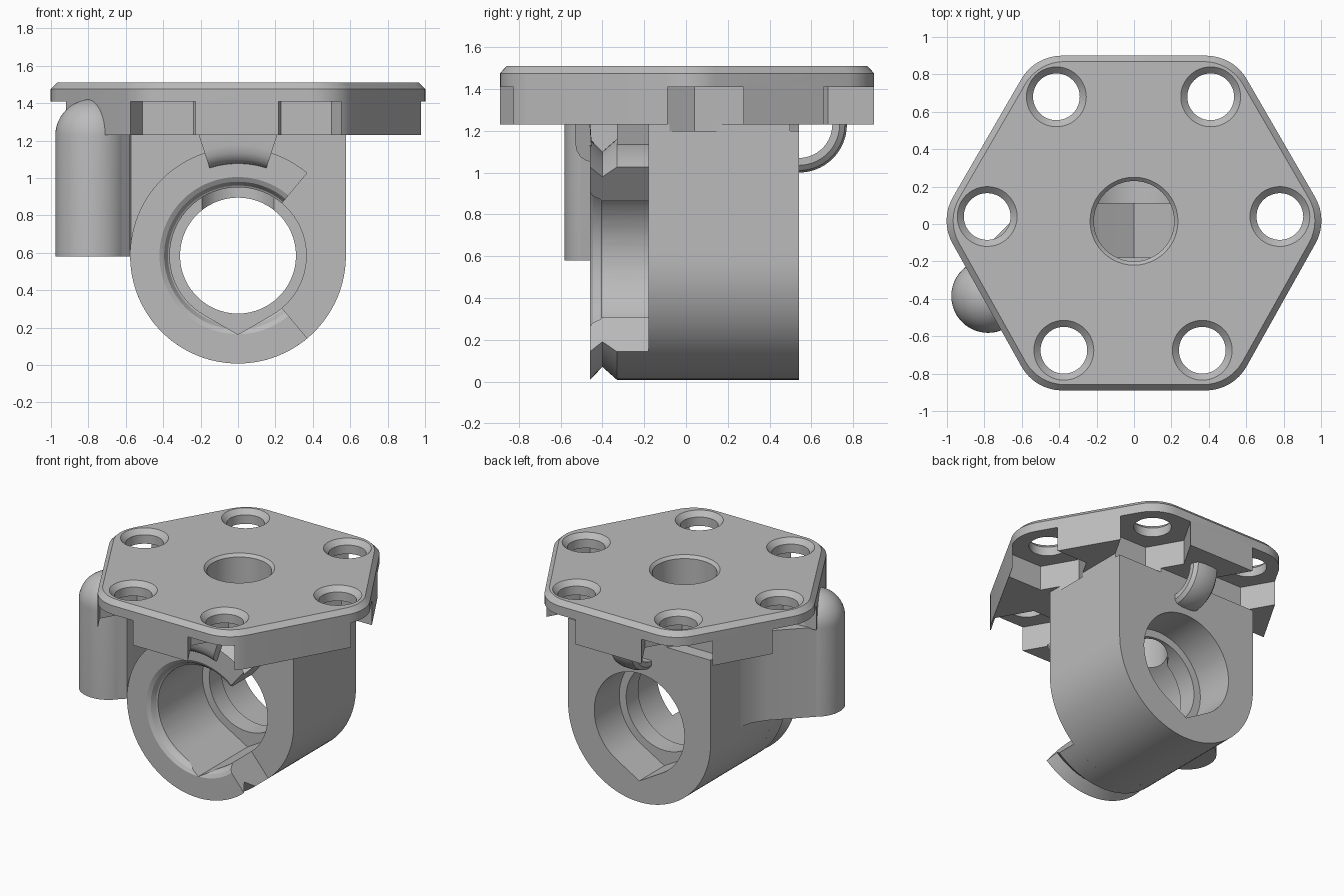
import bpy, bmesh
from math import sin, cos, pi, radians
from mathutils import Vector

cube = bpy.data.objects.get("Cube")
if cube:
    bpy.data.objects.remove(cube)

grey = bpy.data.materials.new("light grey")
grey.use_nodes = True
grey.diffuse_color = (0.5, 0.5, 0.5, 1)
grey.node_tree.nodes["Principled BSDF"].inputs["Base Color"].default_value = (0.5, 0.5, 0.5, 1)


def loft(name, rings, closed=False):
    """Skin a list of rings; cap both ends unless the rings close on themselves."""
    bm = bmesh.new()
    rows = [[bm.verts.new(p) for p in ring] for ring in rings]
    n = len(rows[0])
    pairs = list(zip(rows, rows[1:])) + ([(rows[-1], rows[0])] if closed else [])
    for a, b in pairs:
        for i in range(n):
            j = (i + 1) % n
            bm.faces.new((a[i], a[j], b[j], b[i]))
    if not closed:
        bm.faces.new(rows[0])
        bm.faces.new(rows[-1])
    bmesh.ops.remove_doubles(bm, verts=bm.verts, dist=1e-5)
    bmesh.ops.recalc_face_normals(bm, faces=bm.faces)
    mesh = bpy.data.meshes.new(name)
    bm.to_mesh(mesh)
    bm.free()
    mesh.materials.append(grey)
    ob = bpy.data.objects.new(name, mesh)
    bpy.context.collection.objects.link(ob)
    return ob


def prism_z(name, pts, z0, z1):
    return loft(name, [[(x, y, z) for x, y in pts] for z in (z0, z1)])


def prism_y(name, pts, y0, y1):
    return loft(name, [[(x, y, z) for x, z in pts] for y in (y0, y1)])


def arc(cx, cy, r, a0, a1, n):
    steps = [radians(a0 + (a1 - a0) * i / n) for i in range(n + 1)]
    return [(cx + r * cos(a), cy + r * sin(a)) for a in steps]


def lathe_z(name, profile, x, y, n=48):
    return loft(name, [[(x + r * cos(a), y + r * sin(a), z) for r, z in profile]
                       for a in (2 * pi * i / n for i in range(n))], True)


AXIS_Z = 0.585  # height of the horizontal bore


def sector_y(name, profile, a0, a1, n):
    """Turn a (radius, y) profile about the bore axis between two angles."""
    return loft(name, [[(r * cos(a), y, AXIS_Z + r * sin(a)) for r, y in profile]
                       for a in (radians(a0 + (a1 - a0) * i / n) for i in range(n + 1))])


def boolean(ob, tool, operation="DIFFERENCE"):
    mod = ob.modifiers.new("bool", "BOOLEAN")
    mod.operation, mod.solver, mod.object = operation, "EXACT", tool
    bpy.context.view_layer.objects.active = ob
    bpy.ops.object.modifier_apply(modifier=mod.name)


def discard(tool):
    bpy.data.objects.remove(tool)


def rounded(corners, radius, n=8):
    """Fillet every corner of a regular-angled hexagon outline."""
    out = []
    for i, c in enumerate(corners):
        c = Vector(c)
        u = (Vector(corners[i - 1]) - c).normalized()
        v = (Vector(corners[(i + 1) % len(corners)]) - c).normalized()
        half = u.angle(v) / 2
        centre = c + (u + v).normalized() * radius / sin(half)
        mid = (c - centre).to_2d()
        start = Vector((1, 0)).angle_signed(mid) * -1
        sweep = pi / 2 - half
        for k in range(n + 1):
            a = start - sweep + 2 * sweep * k / n
            out.append((centre.x + radius * cos(a), centre.y + radius * sin(a)))
    return out


# Hexagonal mounting plate with a chamfered top rim
corners = [(1.04, 0.02), (0.53, 0.9), (-0.53, 0.9), (-1.04, 0.02), (-0.53, -0.89), (0.53, -0.89)]
outline = rounded(corners, 0.25)
housing = loft("housing", [[(x * s, y * s, z) for x, y in outline]
                           for z, s in ((1.23, 1), (1.475, 1), (1.51, 0.965))])

# U-shaped bearing block under the plate
u_shape = arc(0, AXIS_Z, 0.577, 180, 360, 48) + [(0.577, 1.35), (-0.577, 1.35)]
block = prism_y("block", u_shape, -0.18, 0.54)
boolean(housing, block, "UNION")
discard(block)

# Screw holes with hexagonal pockets open to the plate corners
holes = [(0.78, 0.04), (0.41, 0.68), (-0.415, 0.68), (-0.785, 0.04), (-0.375, -0.675), (0.365, -0.675)]
for x, y in holes:
    pocket = prism_z("pocket_cutter", arc(x, y, 0.272, 0, 300, 5), 1.2, 1.41)
    hole = lathe_z("hole_cutter", [(0, 1.3), (0.125, 1.3), (0.125, 1.475), (0.16, 1.51),
                                   (0.16, 1.6), (0, 1.6)], x, y)
    for tool in (pocket, hole):
        boolean(housing, tool)
        discard(tool)

# Vertical centre hole reaching the bore
centre = lathe_z("centre_cutter", [(0, 0.6), (0.215, 0.6), (0.215, 1.49), (0.235, 1.51),
                                   (0.235, 1.6), (0, 1.6)], 0, 0.015)
boolean(housing, centre)
discard(centre)

# Open clamp collar with an outer groove and a flared mouth
collar = sector_y("collar", [(0.577, -0.18), (0.577, -0.33), (0.515, -0.4), (0.577, -0.46),
                             (0.42, -0.46), (0.395, -0.445), (0.375, -0.41), (0.34, -0.39),
                             (0.34, -0.18)], 50, 310, 72)

# Bore: pointed-bottom seats on both sides of a round inner lip
seat = arc(0, AXIS_Z, 0.365, -60, 240, 60) + [(0, AXIS_Z - 0.365 / cos(radians(30)))]
front_bore = prism_y("front_bore_cutter", seat, -0.6, 0.11)
rear_bore = prism_y("rear_bore_cutter", seat, 0.25, 0.7)
lip_bore = prism_y("lip_bore_cutter", arc(0, AXIS_Z, 0.31, 0, 354, 59), 0.0, 0.4)
for tool in (front_bore, rear_bore, lip_bore):
    boolean(housing, tool)
boolean(collar, front_bore)
for tool in (front_bore, rear_bore, lip_bore):
    discard(tool)

# Front hook and the post behind it, hanging from the plate
sector_y("front_hook", [(0.49, -0.45), (0.495, -0.475), (0.515, -0.505), (0.55, -0.525),
                        (0.59, -0.53), (0.69, -0.53), (0.69, -0.46), (0.53, -0.45)], 72, 108, 12)
sector_y("front_post", [(0.56, -0.33), (0.69, -0.33), (0.69, -0.18), (0.56, -0.18)], 72, 108, 12)

# Curved rear hook from the block up to the plate
section = [(0.1, -0.035), (0.1, 0), (0.08, 0.025), (0.04, 0.035),
           (-0.04, 0.035), (-0.08, 0.025), (-0.1, 0), (-0.1, -0.035)]
sweep = [radians(-95 + 100 * i / 16) for i in range(17)]
loft("rear_hook", [[(x, 0.54 + (0.195 + d) * cos(a), 1.23 + (0.195 + d) * sin(a))
                    for x, d in section] for a in sweep])

# Side pod with a domed top, tied to the block by a diagonal web
dome = arc(0, 1.225, 0.197, 0, 90, 12)
lathe_z("side_pod", [(0, 0.58), (0.197, 0.58)] + dome, -0.78, -0.385)
prism_z("pod_web", [(-0.57, 0.22), (-0.6, 0.1), (-0.66, 0.01), (-0.918, -0.247), (-0.78, -0.385),
                    (-0.642, -0.523), (-0.577, -0.458), (-0.57, -0.2)], 0.58, 1.235)

# Smooth curved faces, keeping the machined edges sharp
for ob in bpy.context.scene.objects:
    ob.select_set(ob.type == "MESH")
bpy.context.view_layer.objects.active = housing
bpy.ops.object.shade_smooth_by_angle(angle=radians(28))
